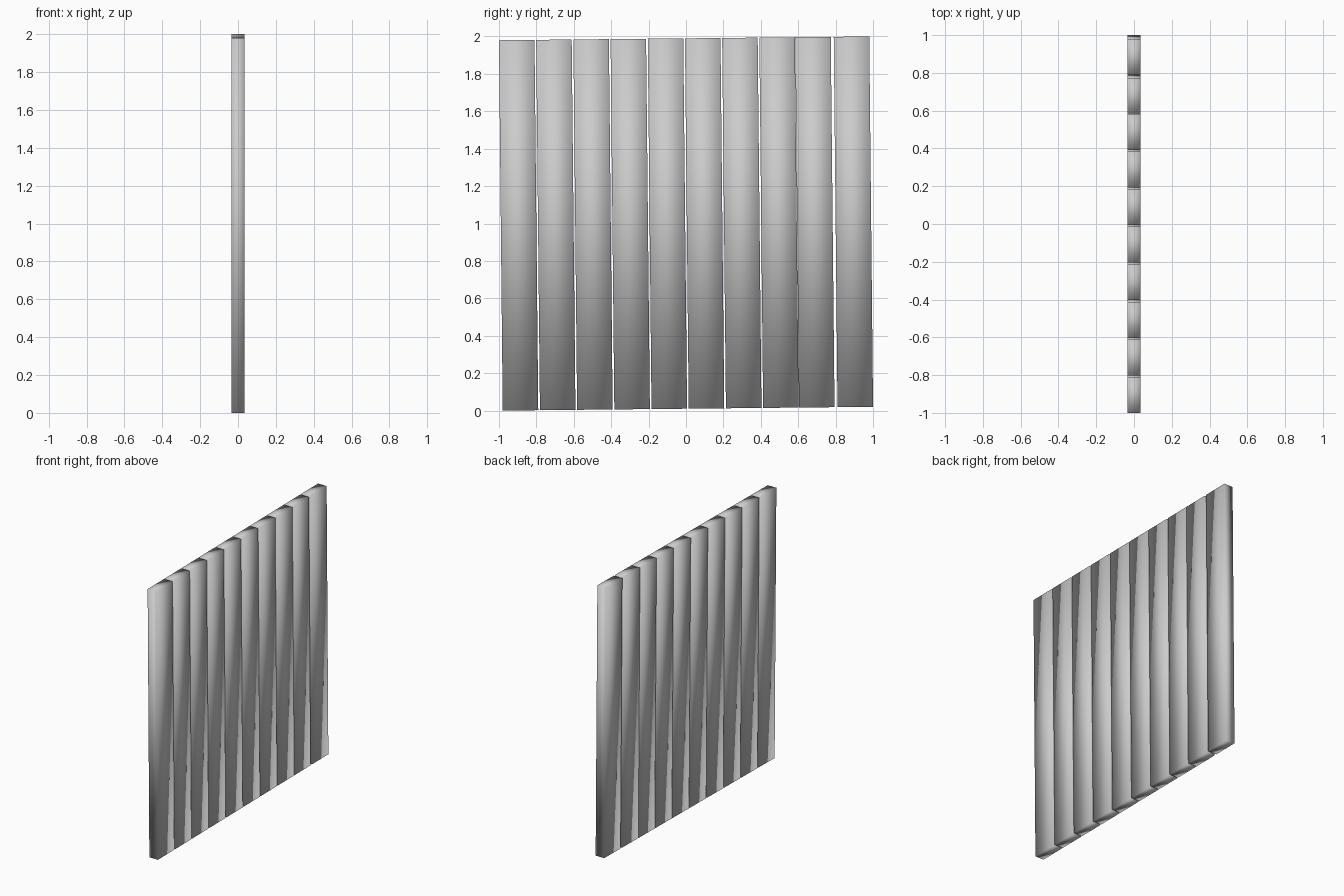
import bpy, math

if "Cube" in bpy.data.objects:
    bpy.data.objects.remove(bpy.data.objects["Cube"])

COUNT, WIDTH, HEIGHT, THICK = 10, 0.19, 1.98, 0.07
SPAN = 1.98                      # total width across all planks
PITCH = (SPAN - WIDTH) / (COUNT - 1)
TILT = 0.0102                    # slight lean of the whole panel, radians


def plank(index):
    # position along the panel, then lean about the panel centre
    offset = -SPAN / 2 + WIDTH / 2 + index * PITCH
    if index == 8:               # one plank sits a touch closer to its neighbour
        offset -= 0.007
    bpy.ops.mesh.primitive_cube_add(
        size=1,
        location=(0, offset * math.cos(TILT), 1 + offset * math.sin(TILT)),
        rotation=(TILT, 0, 0))
    ob = bpy.context.object
    ob.name = f"plank_{index + 1}"
    ob.scale = (THICK, WIDTH, HEIGHT)
    bpy.ops.object.transform_apply(location=False, rotation=False, scale=True)
    # soft shading runs across the edges
    bpy.ops.object.shade_smooth()


# Row of upright planks
for i in range(COUNT):
    plank(i)
